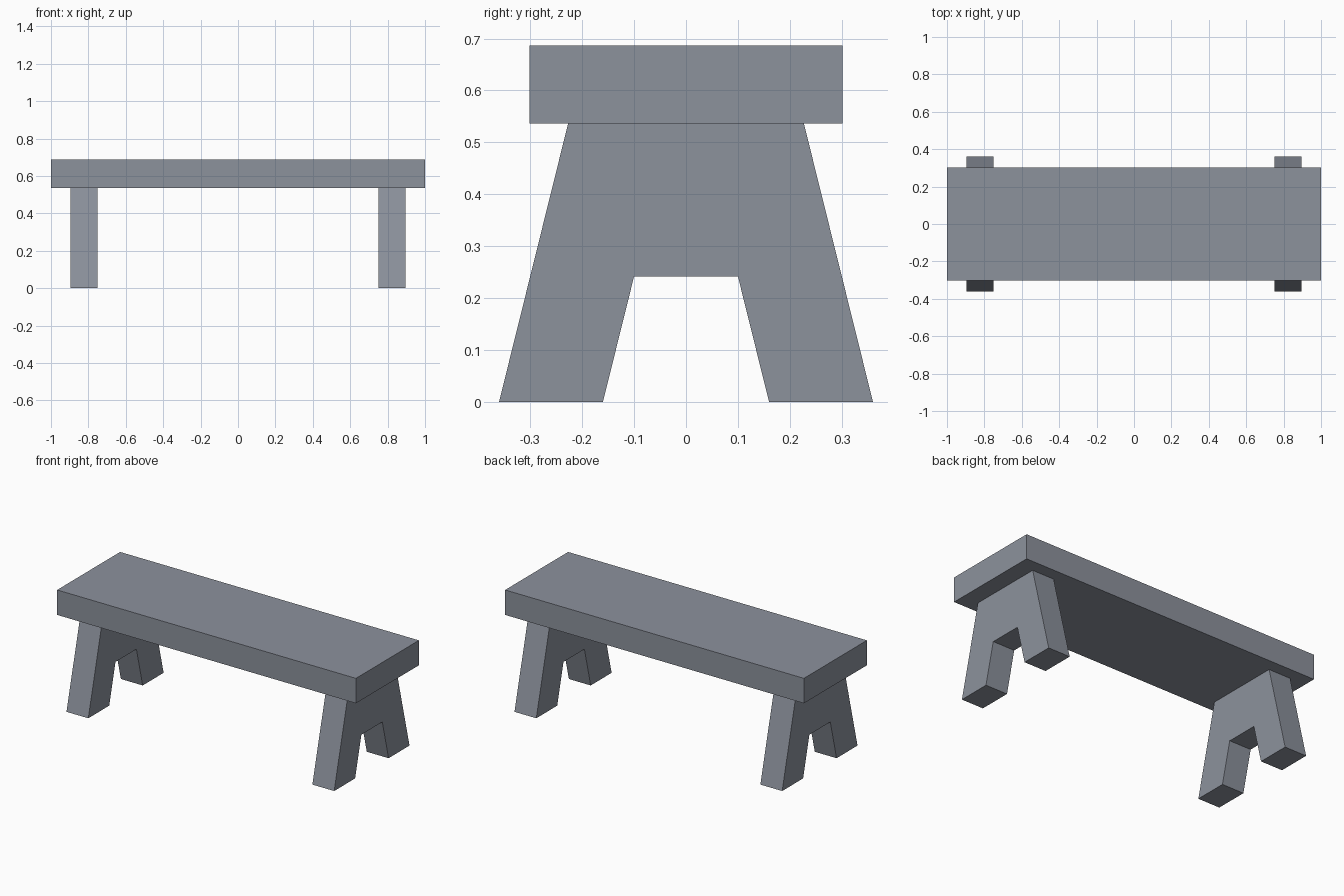
import bpy, bmesh

if "Cube" in bpy.data.objects:
    bpy.data.objects.remove(bpy.data.objects["Cube"])

SEAT_BOTTOM, SEAT_TOP = 0.536, 0.687

# Slate grey paint shared by all parts
slate = bpy.data.materials.new("slate_grey")
slate.diffuse_color = (0.265, 0.287, 0.335, 1.0)
slate.use_nodes = True
slate.node_tree.nodes["Principled BSDF"].inputs["Base Color"].default_value = slate.diffuse_color


def extrude_profile(name, points, x0, x1):
    """Extrude a closed (y, z) profile along x."""
    bm = bmesh.new()
    face = bm.faces.new([bm.verts.new((x0, y, z)) for y, z in points])
    res = bmesh.ops.extrude_face_region(bm, geom=[face])
    moved = [g for g in res["geom"] if isinstance(g, bmesh.types.BMVert)]
    bmesh.ops.translate(bm, verts=moved, vec=(x1 - x0, 0, 0))
    bmesh.ops.recalc_face_normals(bm, faces=bm.faces)
    mesh = bpy.data.meshes.new(name)
    bm.to_mesh(mesh)
    bm.free()
    mesh.materials.append(slate)
    obj = bpy.data.objects.new(name, mesh)
    bpy.context.collection.objects.link(obj)
    return obj


# Seat plank
extrude_profile("seat", [(-0.301, SEAT_BOTTOM), (0.301, SEAT_BOTTOM),
                         (0.301, SEAT_TOP), (-0.301, SEAT_TOP)], -1.0, 1.0)

# Splayed trestle legs with a notch cut from the bottom
half = [(0.227, SEAT_BOTTOM), (0.36, 0.0), (0.16, 0.0), (0.10, 0.242)]
profile = half + [(-y, z) for y, z in reversed(half)]
for name, x0, x1 in (("left_leg", -0.896, -0.75), ("right_leg", 0.75, 0.896)):
    extrude_profile(name, profile, x0, x1)
